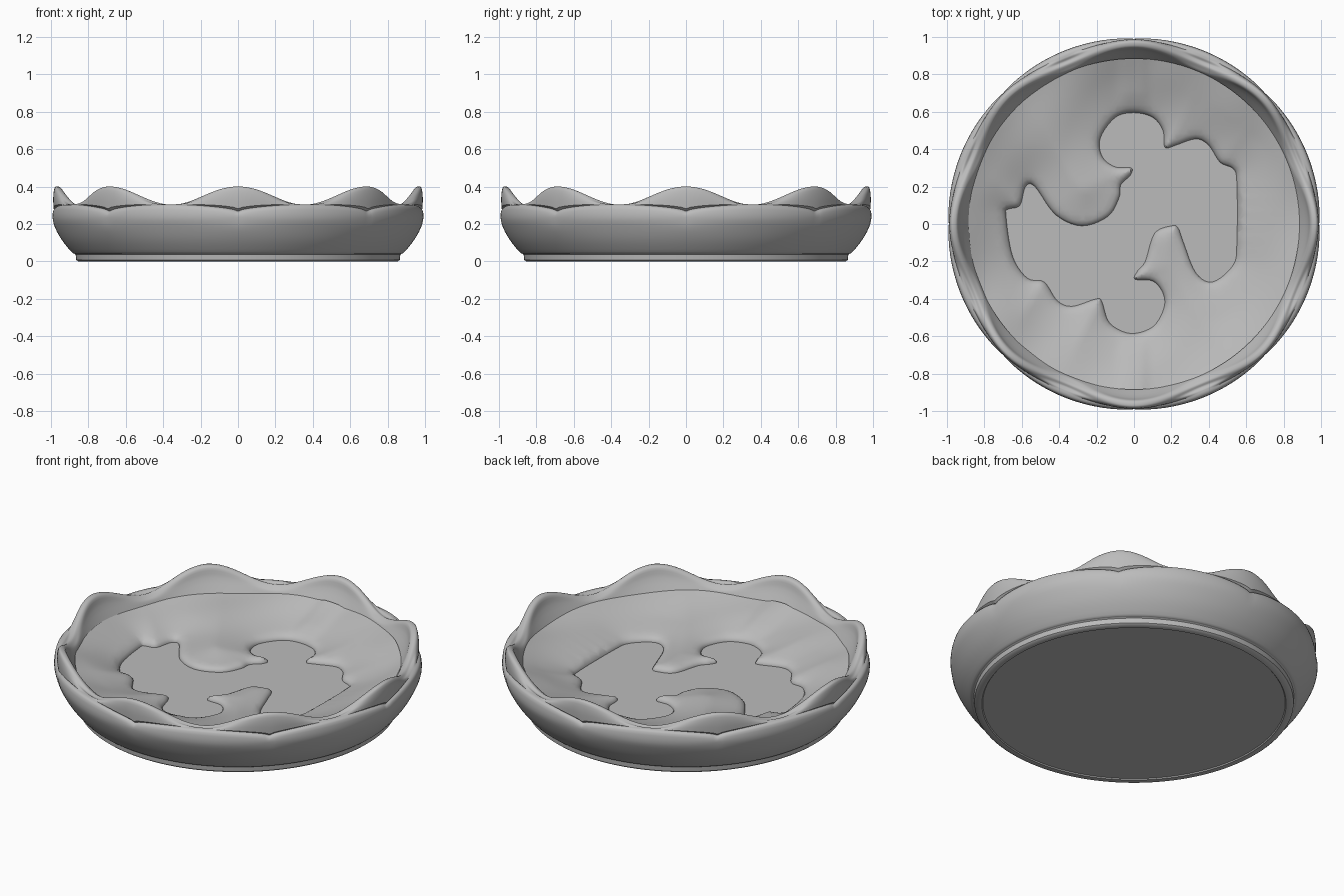
import bpy, bmesh, math
from mathutils import Vector, geometry

cube = bpy.data.objects.get("Cube")
if cube:
    bpy.data.objects.remove(cube, do_unlink=True)

mat = bpy.data.materials.new("plain grey")
mat.use_nodes = True
grey = (0.5, 0.5, 0.5, 1)
mat.diffuse_color = grey
mat.node_tree.nodes["Principled BSDF"].inputs["Base Color"].default_value = grey


def finish(name, bm, angle=40):
    bmesh.ops.recalc_face_normals(bm, faces=bm.faces)
    mesh = bpy.data.meshes.new(name)
    bm.to_mesh(mesh)
    bm.free()
    obj = bpy.data.objects.new(name, mesh)
    bpy.context.collection.objects.link(obj)
    mesh.materials.append(mat)
    bpy.ops.object.select_all(action="DESELECT")
    obj.select_set(True)
    bpy.context.view_layer.objects.active = obj
    bpy.ops.object.shade_smooth_by_angle(angle=math.radians(angle))
    return obj


def smooth_path(points, steps, closed):
    """Catmull-Rom curve through the points."""
    n = len(points)
    pick = (lambda i: points[i % n]) if closed else (lambda i: points[max(0, min(n - 1, i))])
    out = []
    for i in range(n if closed else n - 1):
        a, b, c, d = (Vector(pick(i + k)) for k in (-1, 0, 1, 2))
        for s in range(steps):
            t = s / steps
            out.append(0.5 * (2 * b + (c - a) * t + (2 * a - 5 * b + 4 * c - d) * t * t
                              + (3 * b - a - 3 * c + d) * t ** 3))
    if not closed:
        out.append(Vector(points[-1]))
    return out


# Petal bowl: the wall profile changes with the angle
PETALS = 8
SEGMENTS = 256


def wall_profile(angle):
    peak = 0.5 + 0.5 * math.cos(PETALS * angle)           # tall inner petals
    lobe = abs(math.sin(PETALS / 2 * angle)) ** 0.6       # low outer petals
    lip = 0.268 + 0.037 * lobe
    top = 0.303 + 0.097 * peak
    rim = 0.925 + 0.038 * peak
    foot = [(0.82, 0.006), (0.825, 0), (0.855, 0), (0.865, 0.008), (0.868, 0.036), (0.875, 0.042)]
    body = [(0.89, 0.05), (0.94, 0.112), (0.978, 0.18), (0.99 + 0.008 * lobe, 0.235),
            (0.985 + 0.008 * lobe, lip - 0.012), (0.972, lip)]
    step = top - lip
    petal = [(0.968 + 0.018 * peak, lip + 0.1 * step), (0.958 + 0.03 * peak, lip + 0.55 * step),
             (rim + 0.018, top - 0.007), (rim, top), (rim - 0.02, top - 0.012),
             (rim - 0.036, top - 0.4 * (top - 0.24)), (0.875, 0.245), (0.85, 0.2)]
    return foot[:-1] + smooth_path(foot[-1:] + body, 3, False) + smooth_path(petal, 3, False)


bm = bmesh.new()
rings = []
for i in range(SEGMENTS):
    a = math.tau * i / SEGMENTS
    rings.append([bm.verts.new((p[0] * math.cos(a), p[0] * math.sin(a), p[1])) for p in wall_profile(a)])
for i, ring in enumerate(rings):
    nxt = rings[(i + 1) % SEGMENTS]
    for j in range(len(ring) - 1):
        bm.faces.new((ring[j], nxt[j], nxt[j + 1], ring[j + 1]))
bm.faces.new([ring[0] for ring in rings])
finish("petal_bowl", bm)

# Winding pond shoreline
SHORE = [(0, .595), (.1, .57), (.155, .5), (.165, .41), (.22, .42), (.33, .455), (.4, .42),
         (.46, .33), (.53, .295), (.55, .22), (.55, -.1), (.53, -.22), (.42, -.31), (.33, -.26),
         (.265, -.1), (.235, -.02), (.2, -.01), (.11, -.05), (.06, -.2), (.02, -.25), (.005, -.295),
         (.1, -.305), (.155, -.37), (.16, -.45), (.1, -.55), (-.02, -.585), (-.13, -.53),
         (-.17, -.42), (-.2, -.4), (-.33, -.44), (-.41, -.41), (-.48, -.31), (-.57, -.29),
         (-.65, -.17), (-.685, .05), (-.67, .08), (-.61, .1), (-.58, .2), (-.53, .2),
         (-.42, .05), (-.28, -.01), (-.14, .04), (-.08, .14), (-.07, .21), (-.02, .26), (-.015, .3),
         (-.1, .305), (-.17, .36), (-.18, .46), (-.1, .57)]
shore = smooth_path(SHORE, 5, True)
WATER = 0.145
EDGE = 0.885


def in_pond(x, y):
    inside = False
    for p, q in zip(shore, shore[1:] + shore[:1]):
        if (p.y > y) != (q.y > y) and x < p.x + (y - p.y) / (q.y - p.y) * (q.x - p.x):
            inside = not inside
    return inside


def shore_distance(p):
    return min((p - s).length for s in shore)


def ground_height(p):
    d = shore_distance(p)
    e = max(0, EDGE - p.length)
    slope = d / (d + e + 0.001)
    bank = 0.018 * min(1, d / 0.03) ** 0.5
    wave = math.sin(7 * p.x + 2 * p.y) * math.cos(6 * p.y - 3 * p.x) + 0.6 * math.sin(13 * p.x - 9 * p.y)
    wedge = 0.012 * math.exp(-(p.x / 0.07) ** 4) * min(1, d / 0.1)
    return WATER + 0.006 + bank + 0.1 * slope + 0.009 * wave * min(1, d / 0.2) + wedge


# Ground: constrained triangulation of rim, shoreline, bank and a fill grid
rim = [Vector((EDGE * math.cos(math.tau * i / 128), EDGE * math.sin(math.tau * i / 128))) for i in range(128)]
points = rim + shore
edges = [(i, (i + 1) % 128) for i in range(128)]
edges += [(128 + i, 128 + (i + 1) % len(shore)) for i in range(len(shore))]
for width in (0.01, 0.025):
    for i, p in enumerate(shore):
        along = (shore[(i + 1) % len(shore)] - shore[i - 1]).normalized()
        q = p + width * Vector((-along.y, along.x))
        if shore_distance(q) > width * 0.9 and not in_pond(q.x, q.y):
            points.append(q)
GRID = 0.026
cells = int(EDGE / GRID)
for i in range(-cells, cells + 1):
    for j in range(-cells, cells + 1):
        q = Vector(((i + 0.5 * (j % 2)) * GRID, j * GRID * 0.98))
        if q.length < EDGE - 0.015 and shore_distance(q) > 0.035 and not in_pond(q.x, q.y):
            points.append(q)
flat, _, tris, *_ = geometry.delaunay_2d_cdt(points, edges, [], 0, 0.0001)
bm = bmesh.new()
verts = [bm.verts.new((p.x, p.y, ground_height(p))) for p in flat]
for tri in tris:
    mid = sum((flat[k] for k in tri), Vector((0, 0))) / 3
    if not in_pond(mid.x, mid.y):
        bm.faces.new([verts[k] for k in tri])
bmesh.ops.delete(bm, geom=[v for v in bm.verts if not v.link_faces], context="VERTS")
# Drop a skirt from the shoreline to the water
bank = [e for e in bm.edges if e.is_boundary and max(v.co.xy.length for v in e.verts) < 0.8]
skirt = bmesh.ops.extrude_edge_only(bm, edges=bank)["geom"]
for v in skirt:
    if isinstance(v, bmesh.types.BMVert):
        v.co.z = WATER - 0.002
ground = finish("ground", bm, 50)

# Flat pond surface
bm = bmesh.new()
bmesh.ops.create_circle(bm, cap_ends=True, segments=96, radius=0.72)
for v in bm.verts:
    v.co.z = WATER
finish("pond", bm)
